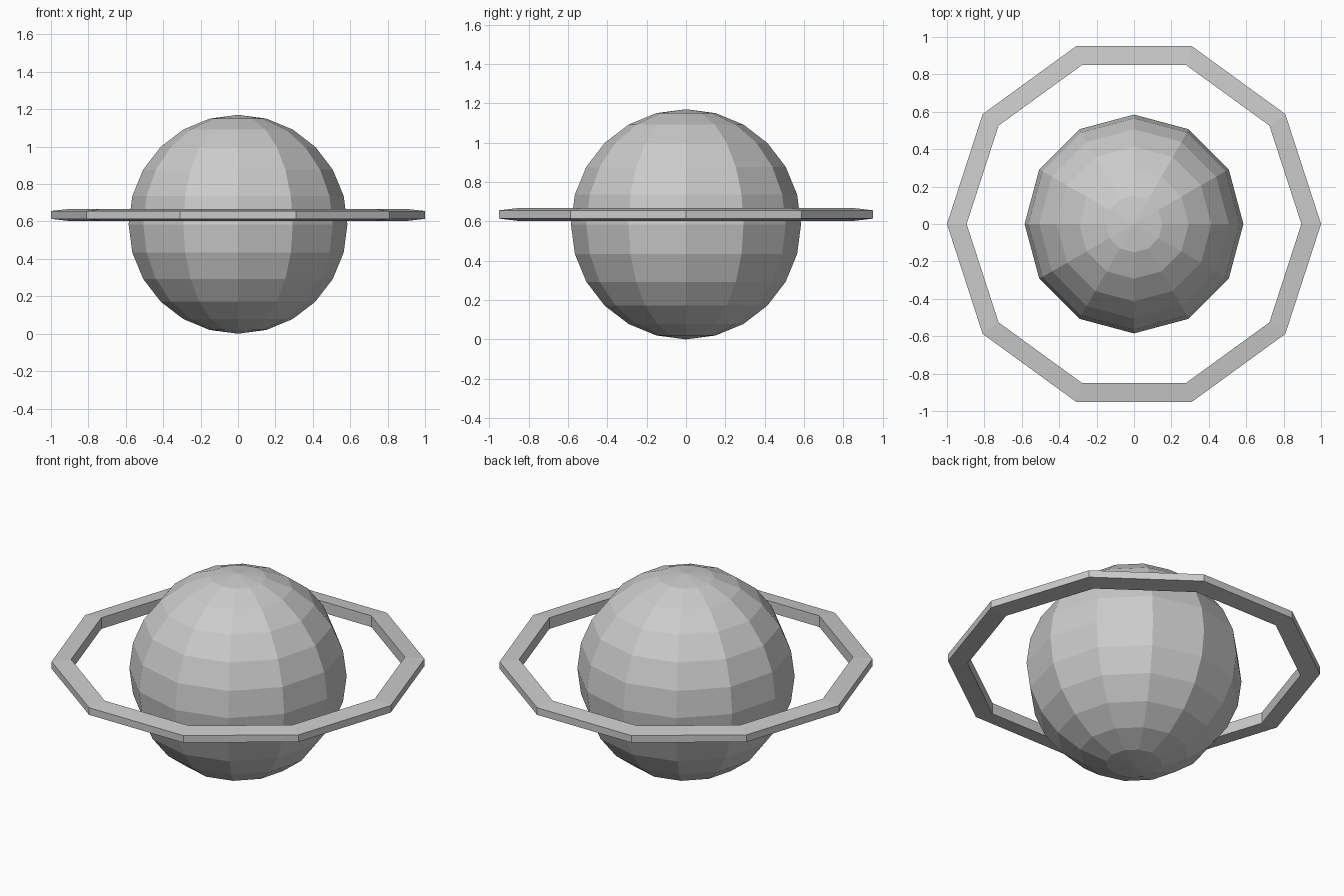
import bpy, bmesh
from math import cos, sin, pi

if "Cube" in bpy.data.objects:
    bpy.data.objects.remove(bpy.data.objects["Cube"])

# planet: low-poly ball resting on the ground
R = 0.585
bpy.ops.mesh.primitive_uv_sphere_add(segments=12, ring_count=12, radius=R, location=(0, 0, R))
bpy.context.object.name = "planet_ball"

# ring: ten-sided band, thicker on the inside than on the outside
SIDES, MID = 10, 0.635
profile = [(1.0, -0.021), (1.0, 0.021), (0.895, 0.033), (0.895, -0.033)]
bm = bmesh.new()
loops = []
for i in range(SIDES):
    a = 2 * pi * i / SIDES
    loops.append([bm.verts.new((r * cos(a), r * sin(a), MID + z)) for r, z in profile])
for i in range(SIDES):
    p, q = loops[i], loops[(i + 1) % SIDES]
    for j in range(4):
        k = (j + 1) % 4
        bm.faces.new((p[j], q[j], q[k], p[k]))
bmesh.ops.recalc_face_normals(bm, faces=bm.faces)
mesh = bpy.data.meshes.new("planet_ring")
bm.to_mesh(mesh)
bm.free()
bpy.context.collection.objects.link(bpy.data.objects.new("planet_ring", mesh))
